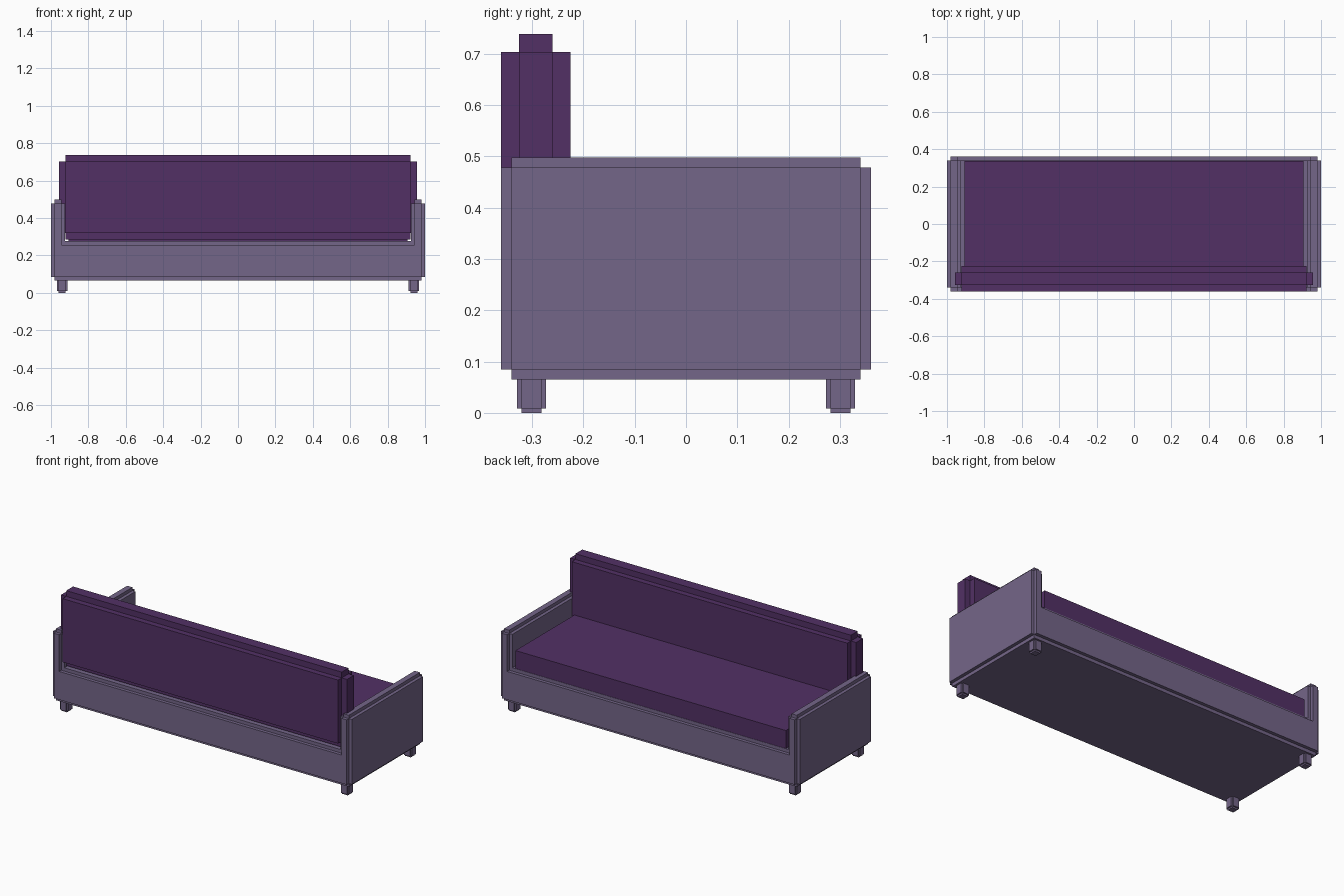
import bpy, bmesh
from mathutils import Vector

if "Cube" in bpy.data.objects:
    bpy.data.objects.remove(bpy.data.objects["Cube"])


def material(name, rgb):
    m = bpy.data.materials.new(name)
    m.diffuse_color = (*rgb, 1)
    m.use_nodes = True
    m.node_tree.nodes["Principled BSDF"].inputs["Base Color"].default_value = m.diffuse_color
    return m


FRAME = material("frame_mauve", (0.175, 0.133, 0.25))
CUSHION = material("cushion_purple", (0.084, 0.030, 0.13))


def stepped_solid(name, profile, y0, y1, step, mat):
    """Extrude an XZ profile from y0 to y1, then push every face out by step,
    leaving notched (stair-stepped) edges."""
    bm = bmesh.new()
    face = bm.faces.new([bm.verts.new((x, y0, z)) for x, z in profile])
    ext = bmesh.ops.extrude_face_region(bm, geom=[face], use_keep_orig=True)
    new = [g for g in ext["geom"] if isinstance(g, bmesh.types.BMVert)]
    bmesh.ops.translate(bm, verts=new, vec=(0, y1 - y0, 0))
    bmesh.ops.recalc_face_normals(bm, faces=bm.faces[:])
    if step:
        bm.normal_update()
        for f in bmesh.ops.extrude_discrete_faces(bm, faces=bm.faces[:])["faces"]:
            f.normal_update()
            offset = Vector(f.normal) * step
            for v in f.verts:
                v.co += offset
        bm.normal_update()
    me = bpy.data.meshes.new(name)
    bm.to_mesh(me)
    bm.free()
    me.materials.append(mat)
    ob = bpy.data.objects.new(name, me)
    bpy.context.collection.objects.link(ob)
    return ob


def stepped_box(name, x, y, z, step, mat):
    """Box with the given outer (min, max) extents and notched edges."""
    (x0, x1), (y0, y1), (z0, z1) = [(a + step, b - step) for a, b in (x, y, z)]
    return stepped_solid(name, [(x0, z0), (x1, z0), (x1, z1), (x0, z1)],
                         y0, y1, step, mat)


# U-shaped frame: base and both arms in one profile
right = [(0.98, 0.085), (0.98, 0.478), (0.945, 0.478), (0.945, 0.256)]
left = [(-x, z) for x, z in reversed(right)]
stepped_solid("frame", right + left, -0.34, 0.34, 0.02, FRAME)

# Seat cushion and backrest
stepped_box("seat", (-0.905, 0.905), (-0.26, 0.338), (0.27, 0.385), 0, CUSHION)
stepped_box("backrest", (-0.957, 0.957), (-0.36, -0.225), (0.284, 0.738), 0.035, CUSHION)

# Four short legs
for sx, side in ((-1, "left"), (1, "right")):
    for sy, end in ((-1, "front"), (1, "back")):
        cx, cy = sx * 0.94, sy * 0.301
        stepped_box(f"{end}_{side}_leg", (cx - 0.028, cx + 0.028),
                    (cy - 0.028, cy + 0.028), (0, 0.08), 0.009, FRAME)
